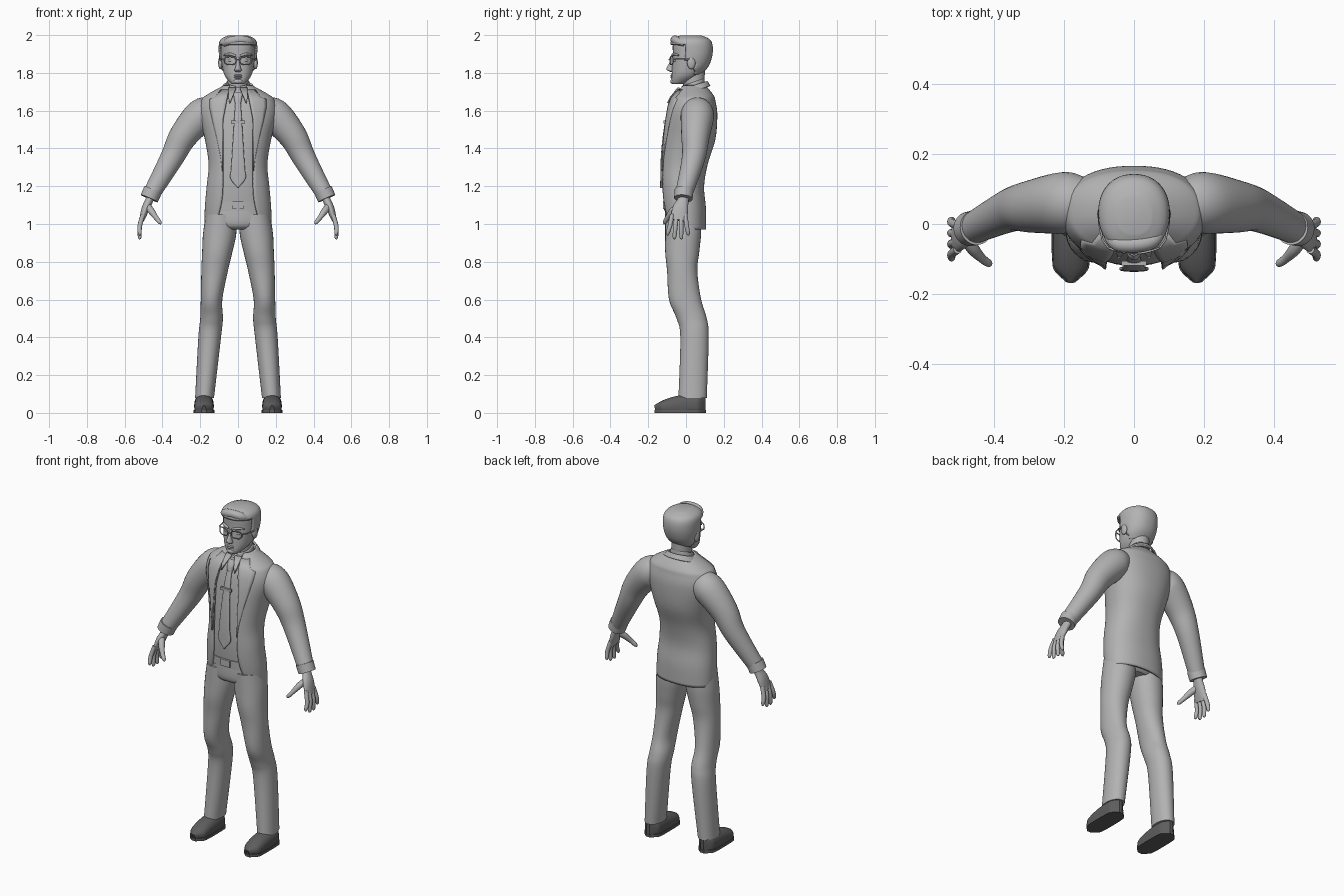
import bpy, bmesh
from math import sin, cos, asin, pi
from mathutils import Vector, Matrix

cube = bpy.data.objects.get("Cube")
if cube:
    bpy.data.objects.remove(cube, do_unlink=True)


def material(name, value):
    mat = bpy.data.materials.new(name)
    mat.use_nodes = True
    mat.diffuse_color = (value, value, value, 1)
    mat.node_tree.nodes["Principled BSDF"].inputs["Base Color"].default_value = mat.diffuse_color
    return mat


GREY = material("light_grey", .45)
DARK = material("dark_grey", .11)


def finish(name, bm, mat=GREY, mirror=False, thick=0):
    bmesh.ops.recalc_face_normals(bm, faces=bm.faces)
    mesh = bpy.data.meshes.new(name)
    bm.to_mesh(mesh)
    bm.free()
    mesh.materials.append(mat)
    ob = bpy.data.objects.new(name, mesh)
    bpy.context.collection.objects.link(ob)
    if thick:
        mod = ob.modifiers.new("thickness", "SOLIDIFY")
        mod.thickness, mod.offset = thick, 0
    if mirror:
        ob.modifiers.new("mirror", "MIRROR")


def ring(z, wide, front, back, x=0):
    """Level section given by half width, front y and back y."""
    return (x, (front + back) / 2, z, wide, (back - front) / 2)


def node(x, y, z, radius, flat=1):
    """Section of a limb, optionally flattened."""
    return (x, y, z, radius, radius * flat)


def grow(rows, amount, lift=0):
    return [(x, y, z + lift, u + amount, v + amount) for x, y, z, u, v in rows]


def smooth(rows, steps=5):
    """Catmull-Rom interpolation through the rows."""
    out, last = [], len(rows) - 1
    for i in range(last):
        near = [rows[max(0, min(last, i + j))] for j in (-1, 0, 1, 2)]
        for t in (s / steps for s in range(steps)):
            out.append([b + t / 2 * (c - a + t * (2*a - 5*b + 4*c - d + t * (3*(b - c) + d - a)))
                        for a, b, c, d in zip(*near)])
    return out + [list(rows[last])]


def section(rx, ry, e, gap, n):
    """Superellipse points from the front round, leaving a front gap of half width gap."""
    start = asin(min(1, (gap / rx) ** (1 / e))) if gap else 0
    step = (2 * pi - 2 * start) / (n - 1 if gap else n)
    power = lambda v: abs(v) ** e * (1 if v > 0 else -1)
    angles = [start + i * step for i in range(n)]
    return [(rx * power(sin(a)), -ry * power(cos(a))) for a in angles]


def loft(name, rows, ref=None, e=1, n=32, tilt=0, gap=None, clamp=None, keep=None, **look):
    """Skin over the rows: level sections, or sections across the path when ref is given."""
    rows = smooth(rows)
    bm, rings = bmesh.new(), []
    for i, (x, y, z, ru, rv) in enumerate(rows):
        centre, u, v = Vector((x, y, z)), Vector((1, 0, 0)), Vector((0, 1, tilt))
        if ref:
            after, before = rows[min(i + 1, len(rows) - 1)], rows[max(i - 1, 0)]
            path = (Vector(after[:3]) - Vector(before[:3])).normalized()
            u = (Vector(ref) - path * path.dot(Vector(ref))).normalized()
            v = path.cross(u)
        verts = []
        for p, q in section(max(ru, .002), max(rv, .002), e, gap(z) if gap else 0, n):
            co = centre + u * p + v * q
            if clamp:
                co.z = max(clamp[0], min(clamp[1], co.z))
            verts.append(bm.verts.new(co))
        rings.append(verts)
    for a, b in zip(rings, rings[1:]):
        for i in range(n - 1 if gap else n):
            j = (i + 1) % n
            bm.faces.new((a[i], a[j], b[j], b[i]))
    if not gap:
        bm.faces.new(rings[0])
        bm.faces.new(rings[-1])
    if keep:
        gone = [f for f in bm.faces if not keep(f.calc_center_median())]
        bmesh.ops.delete(bm, geom=gone, context="FACES")
    finish(name, bm, **look)


def solid(name, location, size, box=False, mirror=False):
    """Ellipsoid or box with the given half sizes."""
    bm = bmesh.new()
    place = Matrix.Translation(location) @ Matrix.Diagonal((*size, 1))
    if box:
        bmesh.ops.create_cube(bm, size=2, matrix=place)
    else:
        bmesh.ops.create_uvsphere(bm, u_segments=20, v_segments=12, radius=1, matrix=place)
    finish(name, bm, mirror=mirror)


SIDEWAYS, DEEP, UP = (1, 0, 0), (0, 1, 0), (0, 0, 1)

# Jacket and shirt
CURVE = .88
TORSO = [ring(.97, .17, -.1, .1), ring(1.08, .17, -.12, .1), ring(1.2, .16, -.13, .09),
         ring(1.32, .15, -.13, .11), ring(1.45, .17, -.12, .15), ring(1.58, .2, -.1, .16),
         ring(1.65, .19, -.08, .15), ring(1.68, .16, -.06, .14), ring(1.73, .07, -.02, .1)]


def opening(z):
    """Half width of the jacket opening: cut away at the hem, closer at the neck."""
    return .08 + max(0, 1.2 - z) ** 2 - .2 * max(0, z - 1.55)


def front(x, z):
    """Front surface of the jacket."""
    rows = smooth(TORSO)
    low, high = next((a, b) for a, b in zip(rows, rows[1:]) if z <= b[2])
    t = (z - low[2]) / (high[2] - low[2])
    y, rx, ry = (low[k] + t * (high[k] - low[k]) for k in (1, 3, 4))
    return y - ry * (1 - min(1, x / rx) ** (2 / CURVE)) ** (CURVE / 2)


def panel(name, inner, edge, lift):
    """Thin cloth on the chest, from an inner edge rule to outer points (z, x)."""
    bm, lines = bmesh.new(), []
    for z, outer in edge:
        xs = [inner(z) + (outer - inner(z)) * i / 5 for i in range(6)]
        lines.append([bm.verts.new((x, front(x, z) - lift, z)) for x in xs])
    for p, q in zip(lines, lines[1:]):
        for i in range(5):
            bm.faces.new((p[i], p[i + 1], q[i + 1], q[i]))
    finish(name, bm, mirror=True, thick=.008)


loft("jacket", TORSO, e=CURVE, n=48, gap=opening, thick=.012)
loft("shirt", grow(TORSO[1:], -.012), e=CURVE, n=40)
panel("lapel", opening, [(1.71, .09), (1.67, .12), (1.66, .15), (1.62, .15), (1.55, .135),
                         (1.45, .11), (1.35, .09), (1.28, .082)], .009)
panel("shirt_collar_point", lambda z: .01 + .4 * (1.72 - z), [(1.72, .05), (1.67, .05), (1.64, .045)], .014)
loft("jacket_collar", [ring(1.7, .1, -.045, .125), ring(1.73, .075, -.03, .11)],
     tilt=.35, gap=lambda z: .055, thick=.01)
loft("shirt_collar", [ring(1.7, .066, -.03, .1), ring(1.75, .058, -.02, .095)],
     tilt=.35, gap=lambda z: .01, thick=.006)

# Tie, clip, belt and buckle
tie = [(0, front(0, z) + .003, z, .015 + (1.64 - z) / 16, .008) for z in (1.64 - .05 * i for i in range(9))]
loft("tie", tie + [(0, front(0, 1.19), 1.19, 0, .008)], e=.7)
loft("tie_knot", [ring(1.63, .014, -.09, -.06), ring(1.67, .022, -.08, -.05), ring(1.7, .024, -.06, -.03)], e=.8)
solid("tie_clip", (0, front(0, 1.54) - .005, 1.54), (.036, .006, .008), box=True)
loft("belt", [ring(1.07, .16, -.115, .08), ring(1.12, .157, -.117, .08)], e=CURVE, n=40)
solid("buckle", (0, -.117, 1.1), (.03, .006, .02), box=True)

# Trousers
loft("trouser_hips", [ring(.97, .11, -.08, .06), ring(1, .15, -.11, .08), ring(1.11, .15, -.11, .08)], e=CURVE)
loft("trouser_leg", [ring(1.05, .08, -.11, .08, x=.09), ring(.95, .088, -.11, .08, x=.097),
                     ring(.85, .08, -.11, .07, x=.11), ring(.75, .07, -.1, .06, x=.124),
                     ring(.6, .057, -.09, .08, x=.14), ring(.5, .06, -.05, .11, x=.14),
                     ring(.4, .06, -.03, .12, x=.15), ring(.08, .05, -.04, .11, x=.177)], e=.95, mirror=True)

# Shoes: rounded outline, dropping from ankle to toe
upper, sole = [], []
for t in (i / 8 for i in range(9)):
    y, half, top = .103 - .266 * t, .01 + .042 * (1 - abs(2 * t - 1) ** 4) ** .5, .1 - .06 * t ** 3
    upper.append((.18, y, top * .4, half, top * .6))
    sole.append((.18, y * 1.02, .01, half + .003, .04))
loft("shoe_upper", upper, ref=SIDEWAYS, e=.85, clamp=(.01, .1), mat=DARK, mirror=True)
loft("shoe_sole", sole, ref=SIDEWAYS, e=.6, clamp=(0, .016), mat=DARK, mirror=True)

# Sleeves and cuffs
loft("sleeve", [node(.1, .06, 1.6, .06), node(.15, .06, 1.595, .077), node(.2, .06, 1.57, .088),
                node(.29, .05, 1.465, .075), node(.35, .04, 1.35, .062), node(.455, -.01, 1.165, .046)],
     ref=DEEP, mirror=True)
loft("cuff", [node(.45, -.01, 1.18, .05), node(.47, -.014, 1.135, .049)], ref=DEEP, mirror=True)

# Hands, fingers fanned from the index to the little one
loft("palm", [node(.455, -.01, 1.16, .03, .8), node(.47, -.016, 1.125, .03, .7), node(.49, -.03, 1.08, .042, .5),
              node(.51, -.04, 1.02, .043, .3)], ref=DEEP, mirror=True)
for i, label in enumerate(("index", "middle", "ring", "little")):
    root, end = -.073 + .023 * i, -.097 + .036 * i
    tip = .92 if label in ("middle", "ring") else .94
    loft(label + "_finger", [node(.503, root, 1.05, .012), node(.52, (root + end) / 2, .99, .012),
                             node(.52, end, tip + .012, .01), node(.517, end, tip, .003)],
         ref=DEEP, n=14, mirror=True)
loft("thumb", [node(.485, -.03, 1.1, .017), node(.46, -.07, 1.07, .018), node(.435, -.097, 1.035, .013),
               node(.415, -.112, 1.01, .011), node(.407, -.117, 1, .003)], ref=DEEP, n=16, mirror=True)

# Head, neck and hair
HEAD = [ring(1.74, .03, -.07, -.02), ring(1.752, .045, -.077, .015), ring(1.785, .07, -.076, .07),
        ring(1.83, .083, -.074, .11), ring(1.9, .09, -.07, .13), ring(1.96, .084, -.066, .12),
        ring(1.985, .04, -.02, .07)]
loft("neck", [ring(1.66, .065, -.015, .1), ring(1.72, .055, -.014, .098), ring(1.82, .057, -.02, .1)])
loft("head", HEAD, e=.9, n=36)
loft("hair", grow(HEAD[2:], .008, lift=.01), e=.9, n=48, thick=.008,
     keep=lambda c: c.z > 1.945 or c.y > .045 or (c.y > 0 and c.z > 1.87))
loft("hair_quiff", [node(-.075, -.035, 1.95, .012), node(-.045, -.056, 1.968, .022), node(.01, -.058, 1.975, .023),
                    node(.055, -.046, 1.968, .021), node(.085, -.01, 1.95, .01)], ref=UP)

# Face
loft("nose", [ring(1.885, .009, -.076, -.05), ring(1.855, .01, -.087, -.05), ring(1.828, .014, -.102, -.06),
              ring(1.814, .02, -.1, -.06), ring(1.804, .012, -.08, -.06)], n=20)
for label, z in (("upper", 1.786), ("lower", 1.776)):
    solid(label + "_lip", (0, -.073, z), (.022, .01, .006))
solid("chin", (0, -.068, 1.755), (.026, .015, .014))
solid("ear", (.093, .028, 1.853), (.012, .022, .034), mirror=True)
solid("eye", (.037, -.056, 1.866), (.017, .011, .009), mirror=True)
loft("eyebrow", [node(.012, -.073, 1.89, .006), node(.045, -.065, 1.9, .007), node(.075, -.04, 1.893, .004)],
     ref=UP, n=12, mirror=True)


# Spectacles
def wire(name, points, closed=False):
    curve = bpy.data.curves.new(name, "CURVE")
    curve.dimensions = "3D"
    curve.bevel_depth, curve.bevel_resolution = .003, 2
    spline = curve.splines.new("POLY")
    spline.points.add(len(points) - 1)
    for point, co in zip(spline.points, points):
        point.co = (*co, 1)
    spline.use_cyclic_u = closed
    curve.materials.append(GREY)
    bpy.context.collection.objects.link(bpy.data.objects.new(name, curve))


for label, side in (("left", 1), ("right", -1)):
    outline = [(.042 + p, 1.865 + q) for p, q in section(.031, .021, .7, 0, 28)]
    wire(label + "_lens_rim", [(side * x, 3 * x * x - .084, z) for x, z in outline], closed=True)
    wire(label + "_temple", [(side * x, y, 1.873) for x, y in ((.073, -.068), (.09, -.045), (.099, 0), (.1, .035))])
wire("spectacle_bridge", [(-.012, -.084, 1.868), (0, -.09, 1.872), (.012, -.084, 1.868)])

# Smooth shading with sharp edges kept
bpy.ops.object.select_all(action="DESELECT")
for ob in bpy.context.scene.objects:
    if ob.type == "MESH":
        ob.select_set(True)
        bpy.context.view_layer.objects.active = ob
bpy.ops.object.shade_smooth_by_angle(angle=.7)
